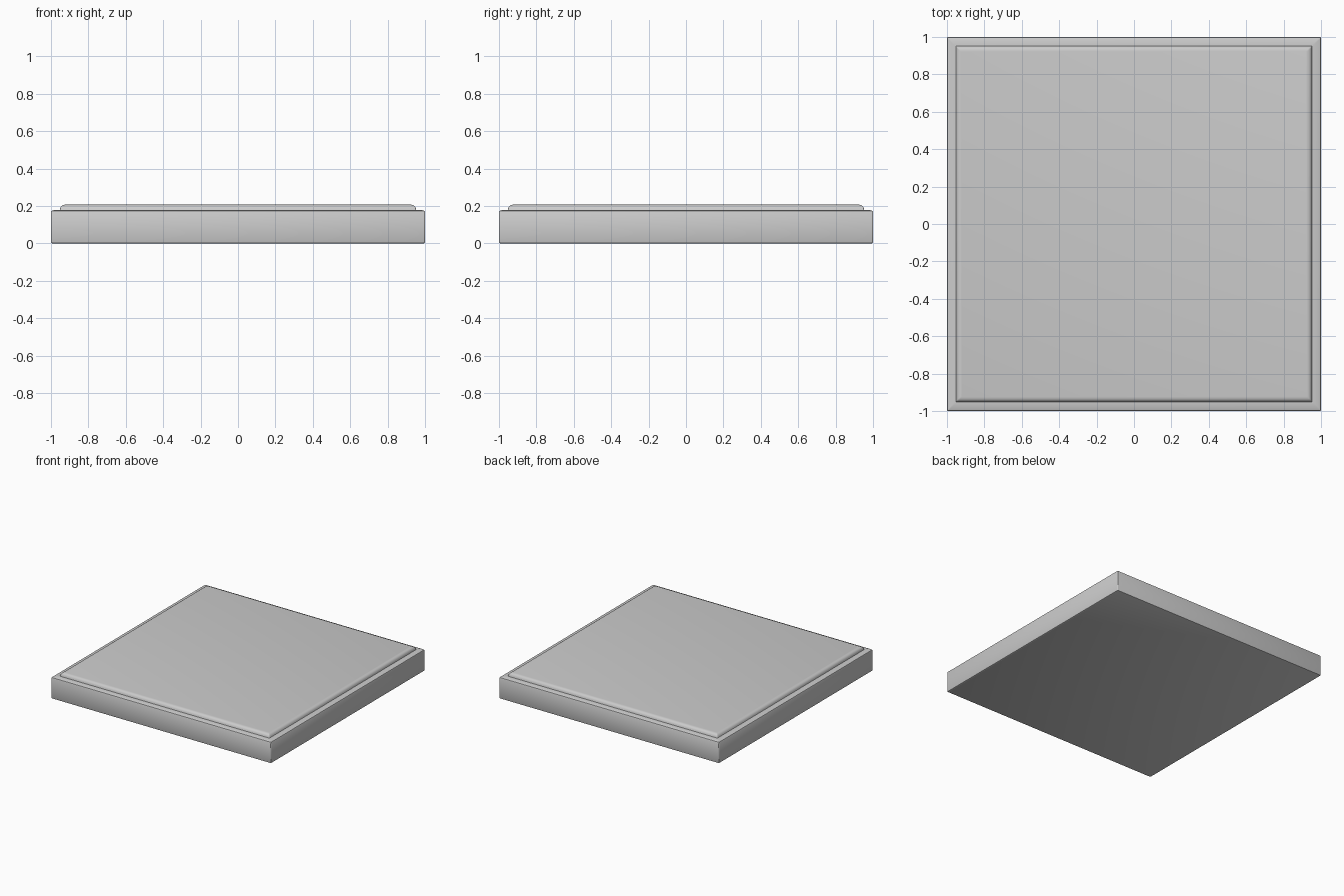
import bpy, bmesh, math

if "Cube" in bpy.data.objects:
    bpy.data.objects.remove(bpy.data.objects["Cube"])

# Rounded-corner square ring of vertices
def ring(bm, half, z, radius, steps=3):
    verts = []
    for q in range(4):
        a0 = q * math.pi / 2
        sx = 1 if q in (0, 3) else -1
        sy = 1 if q in (0, 1) else -1
        c = half - radius
        for i in range(steps + 1):
            a = a0 + i / steps * math.pi / 2
            verts.append(bm.verts.new((sx * c + radius * math.cos(a),
                                       sy * c + radius * math.sin(a), z)))
    return verts

# Loft a (half width, height) profile into a closed solid
def loft(name, profile, radius):
    bm = bmesh.new()
    rings = [ring(bm, h, z, radius) for h, z in profile]
    for a, b in zip(rings, rings[1:]):
        n = len(a)
        for i in range(n):
            j = (i + 1) % n
            bm.faces.new((a[i], a[j], b[j], b[i]))
    bm.faces.new(rings[0][::-1])
    bm.faces.new(rings[-1])
    bmesh.ops.recalc_face_normals(bm, faces=bm.faces[:])
    mesh = bpy.data.meshes.new(name)
    bm.to_mesh(mesh)
    bm.free()
    obj = bpy.data.objects.new(name, mesh)
    bpy.context.collection.objects.link(obj)
    return obj

# Slab with eased edges, stepped rim and raised top panel
profile = [
    (0.992, 0.0), (0.998, 0.003), (1.0, 0.009),
    (1.0, 0.166), (0.997, 0.173), (0.985, 0.178),
    (0.953, 0.179), (0.951, 0.186),
    (0.949, 0.192), (0.944, 0.200), (0.936, 0.205), (0.925, 0.207),
]
tile = loft("floor_tile", profile, 0.006)
bpy.context.view_layer.objects.active = tile
tile.select_set(True)
bpy.ops.object.shade_smooth_by_angle(angle=math.radians(30))
